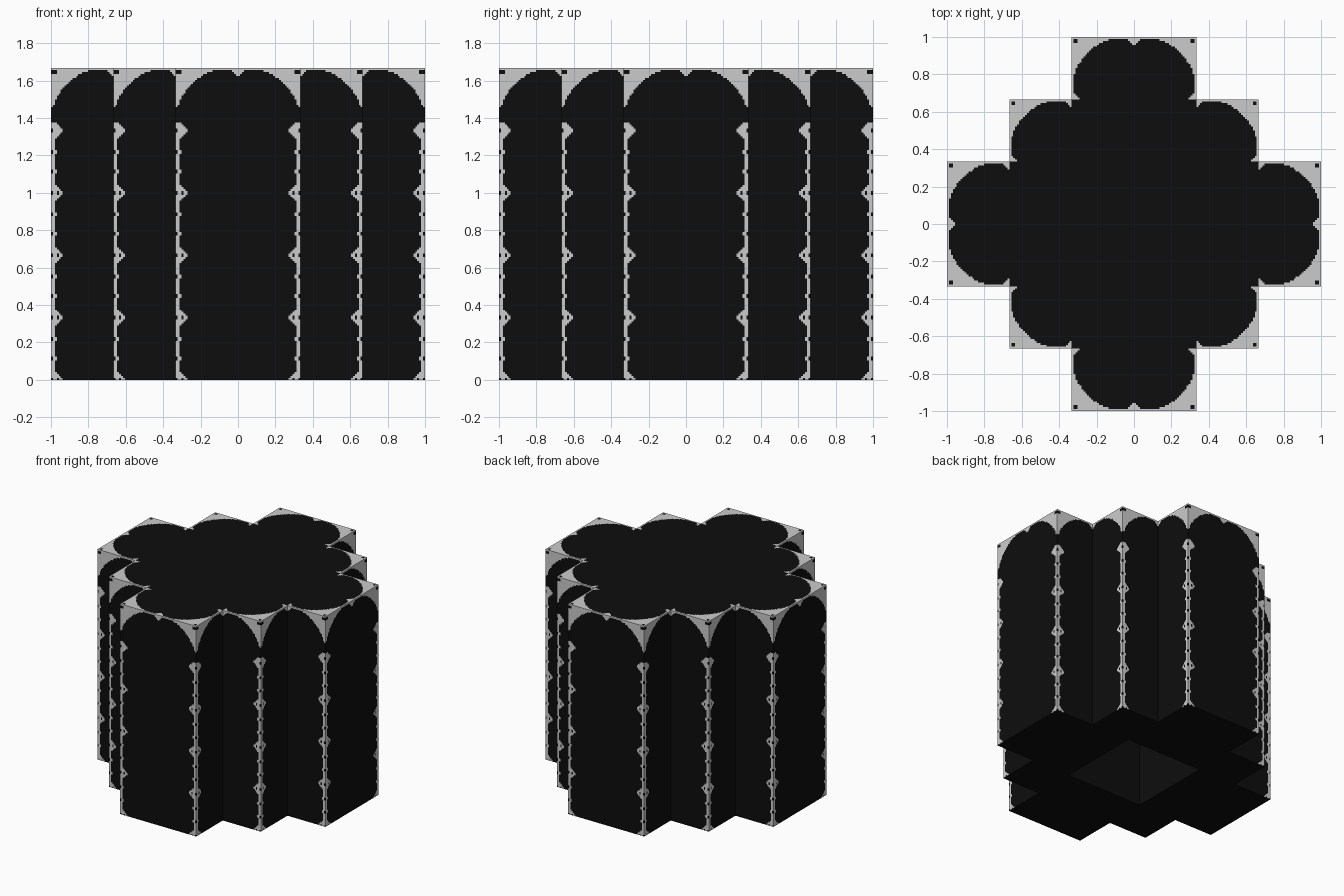
import bpy, bmesh
from mathutils import Vector

if "Cube" in bpy.data.objects:
    bpy.data.objects.remove(bpy.data.objects["Cube"])

C = 1 / 3            # cell size: the footprint is a stepped cross of cells
H = 5 * C            # height
N = 32               # painted pixels per cell
PX = C / N


def material(name, rgb):
    m = bpy.data.materials.new(name)
    m.diffuse_color = (*rgb, 1)
    m.use_nodes = True
    m.node_tree.nodes["Principled BSDF"].inputs["Base Color"].default_value = m.diffuse_color
    return m


black = material("black", (0.004, 0.004, 0.004))
grey = material("light grey", (0.6, 0.6, 0.6))


def near(t, period):
    """Distance from t to the closest multiple of period."""
    return abs((t + period / 2) % period - period / 2)


# Worn edge pattern: u and v are distances from an outer corner
def corner_wear(u, v):
    if u < 0.04 and v < 0.04:
        return not (0.012 < max(u, v) < 0.036)
    if u ** 0.6 + v ** 0.6 < 0.455:
        return True
    return False


def top_wear(u, v):
    bump = min(u, v) < 0.045 - (C - max(u, v)) * 0.9
    return corner_wear(u, v) or min(u, v) < 0.009 or bump


def side_wear(u, v):
    if v < C * 0.63:
        return corner_wear(u, v) or v < 0.009
    if v < C and u > 0.2:
        return v < 0
    if v < 0.29:
        return False
    big, small = near(v, C), near(v, C / 3)
    if (u < 0.013 and small < 0.012) or (0.028 < u < 0.04 and big < 0.012 and v > 0.4):
        return False
    return u < max(0.021, 0.062 - big * 0.9, 0.036 - small)


def side_rule(u, v):
    if u > 0.2 and v < 0.05:      # small tooth at the middle of the top edge
        return v < max(0.009, 0.045 - (C - u) * 0.9)
    return side_wear(u, v)


def quad(bm, pts, normal, mat=0):
    f = bm.faces.new([bm.verts.new(p) for p in pts])
    f.normal_update()
    if f.normal.dot(Vector(normal)) < 0:
        f.normal_flip()
    f.material_index = mat


def painted(bm, o, du, dv, nv, normal, rule):
    """Panel one cell wide, cut into runs of equal colour along v."""
    o, du, dv = Vector(o), Vector(du), Vector(dv)
    for i in range(N):
        col = [int(rule((i + .5) * PX, (j + .5) * PX)) for j in range(nv)]
        start = 0
        for j in range(1, nv + 1):
            if j == nv or col[j] != col[start]:
                a, b = o + du * i * PX, o + du * (i + 1) * PX
                quad(bm, [a + dv * start * PX, b + dv * start * PX,
                          b + dv * j * PX, a + dv * j * PX], normal, col[start])
                start = j


def finish(bm, name):
    me = bpy.data.meshes.new(name)
    bm.to_mesh(me)
    bm.free()
    me.materials.append(black)
    me.materials.append(grey)
    ob = bpy.data.objects.new(name, me)
    bpy.context.collection.objects.link(ob)


# Stepped column: two wall panels and one top cell at each outer corner
bm = bmesh.new()
for sx in (-1, 1):
    for sy in (-1, 1):
        for i, j in ((1, 3), (2, 2), (3, 1)):
            o = (sx * i * C, sy * j * C, H)
            ix, iy, down = (-sx, 0, 0), (0, -sy, 0), (0, 0, -1)
            painted(bm, o, ix, down, 5 * N, (0, sy, 0), side_rule)
            painted(bm, o, iy, down, 5 * N, (sx, 0, 0), side_rule)
            painted(bm, o, ix, iy, N, (0, 0, 1), top_wear)
        # plain inner top cells and the underside, open in the middle
        for i in range(3):
            for j in range(3 - i):
                xs, ys = (sx * i * C, sx * (i + 1) * C), (sy * j * C, sy * (j + 1) * C)
                for z, n, use in ((H, 1, i + j < 2), (0, -1, i + j > 0)):
                    if use:
                        quad(bm, [(xs[0], ys[0], z), (xs[1], ys[0], z),
                                  (xs[1], ys[1], z), (xs[0], ys[1], z)], (0, 0, n))
finish(bm, "stepped_column")

# Square hollow in the underside
bm = bmesh.new()
top = 4 * C
for s in (-C, C):
    quad(bm, [(s, -C, 0), (s, C, 0), (s, C, top), (s, -C, top)], (-s, 0, 0))
    quad(bm, [(-C, s, 0), (C, s, 0), (C, s, top), (-C, s, top)], (0, -s, 0))
quad(bm, [(-C, -C, top), (C, -C, top), (C, C, top), (-C, C, top)], (0, 0, -1))
finish(bm, "underside_hollow")
